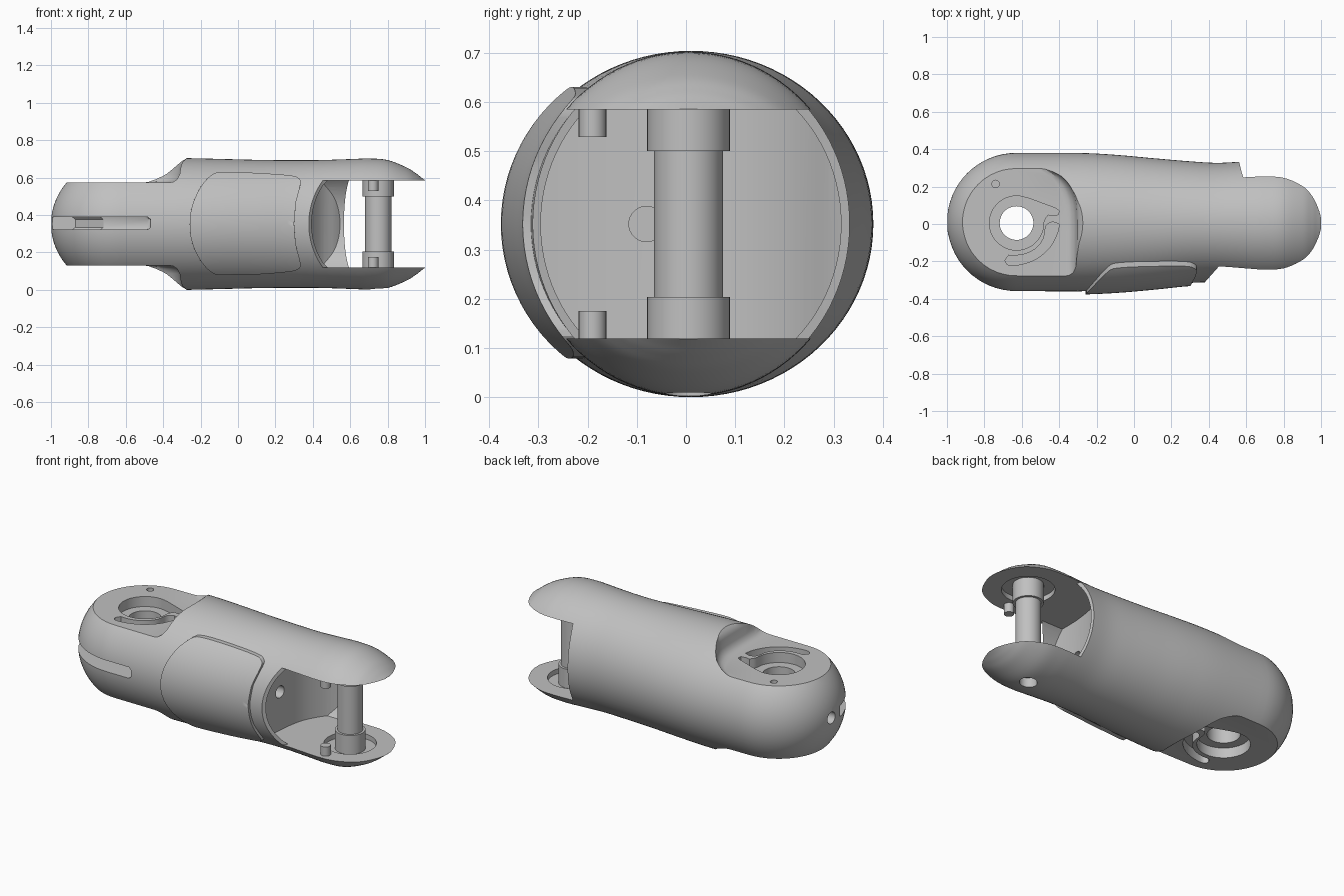
import bpy, bmesh, math
from mathutils import Vector

cube = bpy.data.objects.get("Cube")
if cube:
    bpy.data.objects.remove(cube)

ZC = 0.352            # height of the long axis
BORE = (-0.628, 0.005)
PIN = (0.75, 0.005)

grey = bpy.data.materials.new("matte grey")
grey.use_nodes = True
grey.diffuse_color = (0.53, 0.53, 0.53, 1)
grey.node_tree.nodes["Principled BSDF"].inputs["Base Color"].default_value = grey.diffuse_color


def loft(name, rings):
    """Solid through a list of closed rings with equal point counts."""
    bm = bmesh.new()
    loops = [[bm.verts.new(p) for p in ring] for ring in rings]
    n = len(loops[0])
    for a, b in zip(loops, loops[1:]):
        for i in range(n):
            j = (i + 1) % n
            bm.faces.new((a[i], a[j], b[j], b[i]))
    bm.faces.new(loops[0])
    bm.faces.new(loops[-1])
    bmesh.ops.recalc_face_normals(bm, faces=bm.faces)
    mesh = bpy.data.meshes.new(name)
    bm.to_mesh(mesh)
    bm.free()
    mesh.materials.append(grey)
    ob = bpy.data.objects.new(name, mesh)
    bpy.context.collection.objects.link(ob)
    return ob


def prism(name, outline, levels):
    """Plan outline extruded through (height, x shift) levels about the axis."""
    return loft(name, [[(x + dx, y, ZC + z) for x, y in outline] for z, dx in levels])


def circle(centre, r, n=48):
    return [(centre[0] + r * math.cos(2 * math.pi * i / n),
             centre[1] + r * math.sin(2 * math.pi * i / n)) for i in range(n)]


def rod(name, centre, r, z0, z1):
    return prism(name, circle(centre, r), [(z0, 0), (z1, 0)])


def boolean(target, cutter, operation="DIFFERENCE"):
    mod = target.modifiers.new("cut", "BOOLEAN")
    mod.operation = operation
    mod.solver = "EXACT"
    mod.object = cutter
    bpy.context.view_layer.objects.active = target
    bpy.ops.object.modifier_apply(modifier=mod.name)
    bpy.data.objects.remove(cutter)


def ellipse_ring(x, y0, y1, rz, n=96):
    cy, ry = (y0 + y1) / 2, (y1 - y0) / 2
    return [(x, cy + ry * math.cos(2 * math.pi * i / n),
             ZC + rz * math.sin(2 * math.pi * i / n)) for i in range(n)]


def smooth_path(pts, steps=5):
    """Catmull-Rom interpolation of an open list of tuples."""
    pts = [Vector(p) for p in pts]
    out = []
    for i in range(len(pts) - 1):
        a, b, c, d = pts[max(i - 1, 0)], pts[i], pts[i + 1], pts[min(i + 2, len(pts) - 1)]
        for k in range(steps):
            t = k / steps
            out.append(0.5 * (2 * b + (c - a) * t + (2 * a - 5 * b + 4 * c - d) * t * t
                              + (3 * b - a - 3 * c + d) * t ** 3))
    return [tuple(p) for p in out + [pts[-1]]]


def shell(name, grow=0.0):
    """Rounded link shape: dome on the left, lofted ellipses to the fork tip."""
    rings = []
    for i in range(1, 16):
        a = i / 16 * math.pi / 2
        s = math.sin(a)
        rings.append(ellipse_ring(-0.63 - 0.37 * math.cos(a), 0.01 - 0.37 * s,
                                  0.01 + 0.37 * s, 0.35 * s))
    stations = [(-0.63, -0.36, 0.38), (-0.3, -0.36, 0.38), (-0.1, -0.352, 0.37),
                (0.1, -0.335, 0.352), (0.3, -0.315, 0.335), (0.45, -0.312, 0.327),
                (0.6, -0.322, 0.335), (0.7, -0.328, 0.338), (0.8, -0.325, 0.335),
                (0.9, -0.304, 0.314), (0.95, -0.28, 0.29), (0.98, -0.25, 0.26),
                (1.0, -0.22, 0.23)]
    heights = [0.35, 0.352, 0.348, 0.343, 0.341, 0.342, 0.347, 0.35, 0.342, 0.303,
               0.272, 0.249, 0.234]
    for x, y0, y1, rz in smooth_path([s + (h,) for s, h in zip(stations, heights)]):
        rings.append(ellipse_ring(x, y0 - grow, y1 + grow, rz + grow))
    return loft(name, rings)


body = shell("link_body")

# Steps that thin the left end into a flat tongue, above and below
step = smooth_path([(-0.31, -0.5), (-0.31, -0.2), (-0.31, 0.06), (-0.33, 0.17),
                    (-0.38, 0.25), (-0.47, 0.32), (-0.62, 0.5)], 4) + [(-1.3, 0.5), (-1.3, -0.5)]
for s in (1, -1):
    boolean(body, prism("step_cutter", step,
                        [(s * 0.221, -0.06), (s * 0.226, -0.035), (s * 0.24, -0.015),
                         (s * 0.265, -0.002), (s * 0.31, 0.005), (s * 0.335, 0.015),
                         (s * 0.36, 0.045)]))

# Fork cavity: inner pocket with a curved back wall, then the outer opening
SLAB = [(-0.2325, 0), (0.2325, 0)]
pocket = prism("pocket_cutter", smooth_path(
    [(0.57, 0.34), (0.52, 0.29), (0.44, 0.22), (0.37, 0.1), (0.34, -0.05),
     (0.335, -0.2), (0.345, -0.33)]) + [(1.2, -0.33), (1.2, 0.34)], SLAB)
boolean(pocket, loft("pocket_limit", [ellipse_ring(x, -0.295, 0.315, 0.325)
                                      for x in (0.2, 1.3)]), "INTERSECT")
boolean(body, pocket)
opening = [(0.36, -0.45), (0.38, -0.31), (0.46, -0.22), (0.6, -0.1), (0.6, 0.2),
           (0.575, 0.28), (0.56, 0.34), (0.56, 0.45), (1.2, 0.45), (1.2, -0.45)]
boolean(body, prism("opening_cutter", opening, SLAB))

# Bore, keyhole recess, curved slot and locating hole in the tongue
boolean(body, rod("bore_cutter", BORE, 0.09, -0.4, 0.4))
arm = [(-0.62, 0.15), (-0.57, 0.14), (-0.42, 0.085), (-0.4, 0.07), (-0.405, 0.05),
       (-0.44, 0.045), (-0.46, 0.05), (-0.475, 0.03), (-0.49, -0.01), (-0.6, 0)]
outer = smooth_path([(-0.4, 0), (-0.41, -0.05), (-0.45, -0.125), (-0.52, -0.185),
                     (-0.6, -0.215), (-0.67, -0.22), (-0.69, -0.195)], 3)
inner = smooth_path([(-0.67, -0.167), (-0.6, -0.165), (-0.53, -0.135),
                     (-0.485, -0.08), (-0.47, -0.01), (-0.435, 0.012)], 3)
for s in (1, -1):
    depth = [(s * 0.16, 0), (s * 0.3, 0)]
    boolean(body, prism("recess_cutter", circle(BORE, 0.145), depth))
    boolean(body, prism("arm_cutter", arm, depth))
    boolean(body, prism("slot_cutter", outer + inner, depth))
boolean(body, rod("locating_hole_cutter", (-0.74, 0.214), 0.02, 0.1, 0.4))

# Side channel that wraps round the front of the tongue, with a rounded end
channel = [(-1.1, -0.06), (-0.87, -0.06), (-0.72, -0.2), (-0.485, -0.25),
           (-0.47, -0.26), (-0.465, -0.5), (-1.1, -0.5)]
boolean(body, prism("channel_cutter", channel, [(-0.03, -0.015), (-0.018, 0),
                                                (0.025, 0), (0.037, -0.015)]))


def x_hole(y, r, x0, x1):
    boolean(body, loft("hole_cutter", [ellipse_ring(x, y - r, y + r, r, 32) for x in (x0, x1)]))


x_hole(0.03, 0.035, -1.1, -0.85)
x_hole(-0.08, 0.036, 0.15, 0.5)

# Round recesses inside the fork cheeks and a blind hole underneath
for s in (1, -1):
    boolean(body, rod("cheek_recess_cutter", PIN, 0.145, s * 0.2, s * 0.262))
boolean(body, rod("pin_hole_cutter", PIN, 0.048, -0.4, -0.29))

# Raised cover panel on the front
front = smooth_path([(0.31, 0.47), (0.335, 0.57), (0.32, 0.6), (0.27, 0.613), (0.1, 0.625),
                     (-0.08, 0.63), (-0.14, 0.615), (-0.2, 0.55), (-0.245, 0.45),
                     (-0.258, 0.35), (-0.245, 0.25), (-0.2, 0.155), (-0.14, 0.092),
                     (-0.08, 0.079), (0.1, 0.082), (0.27, 0.096), (0.32, 0.11),
                     (0.335, 0.14), (0.31, 0.24), (0.3, 0.355)], 3)
panel = shell("cover_panel", 0.017)
boolean(panel, loft("panel_limit", [[(x, y, z) for x, z in front] for y in (-0.6, -0.18)]),
        "INTERSECT")
bevel = panel.modifiers.new("soft rim", "BEVEL")
bevel.width = 0.006
bevel.segments = 2
bevel.angle_limit = math.radians(50)

# Hinge pin, its collars and the stop pegs
parts = [body, panel, rod("hinge_pin", PIN, 0.07, -0.27, 0.27)]
for s, side in ((1, "upper"), (-1, "lower")):
    parts.append(rod(side + "_collar", PIN, 0.084, s * 0.148, s * 0.27))
    parts.append(rod(side + "_stop_peg", (0.722, -0.19), 0.028, s * 0.177, s * 0.245))

for ob in parts:
    bpy.ops.object.select_all(action="DESELECT")
    ob.select_set(True)
    bpy.context.view_layer.objects.active = ob
    bpy.ops.object.shade_smooth_by_angle(angle=math.radians(30))
